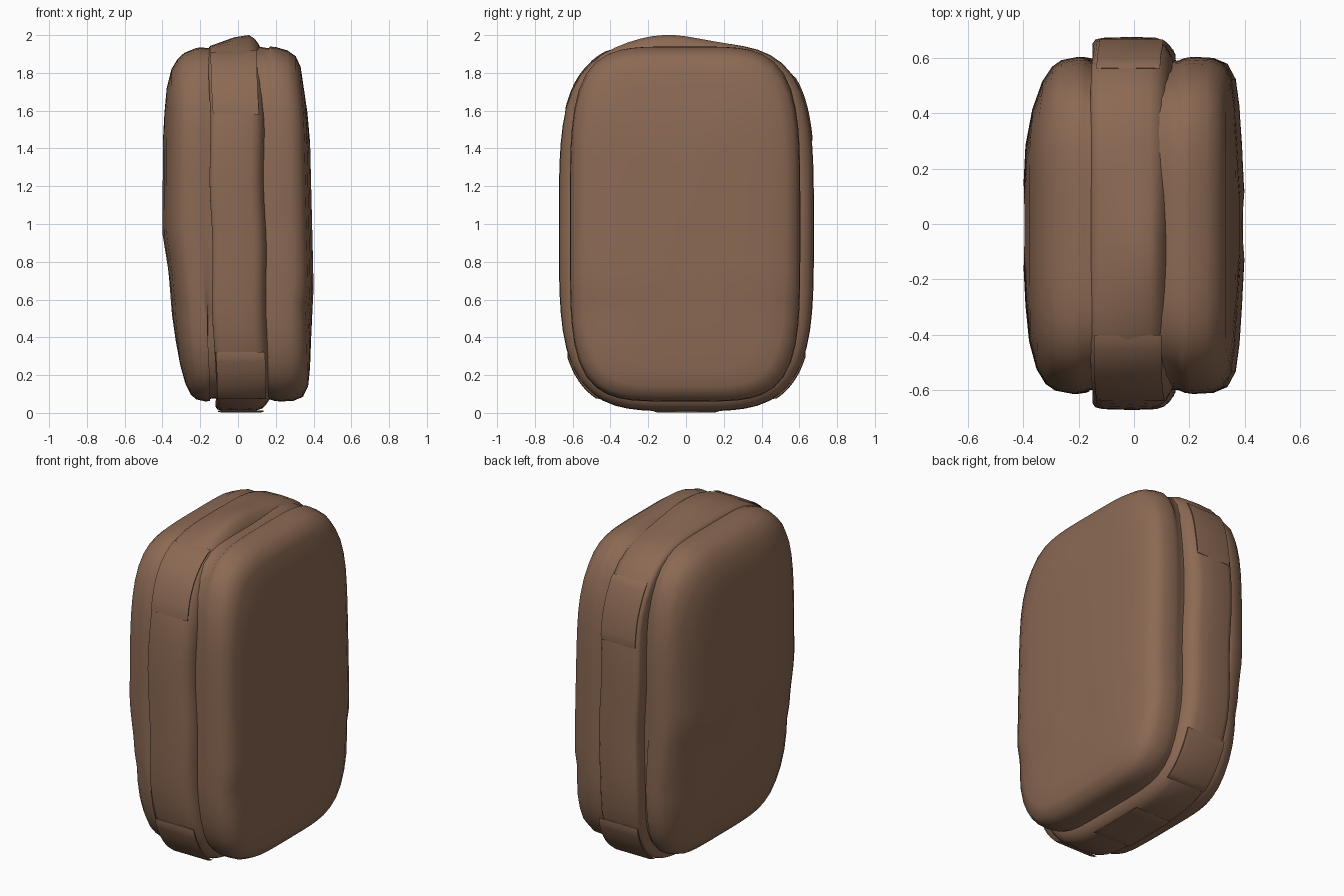
import bpy, bmesh, math

if "Cube" in bpy.data.objects:
    bpy.data.objects.remove(bpy.data.objects["Cube"])

brown = bpy.data.materials.new("Brown leather")
brown.diffuse_color = (0.26, 0.142, 0.088, 1)
brown.use_nodes = True
brown.node_tree.nodes["Principled BSDF"].inputs["Base Color"].default_value = brown.diffuse_color
STEPS = 72


def interp(x, table):
    if x <= table[0][0]:
        return table[0][1]
    for (x0, v0), (x1, v1) in zip(table, table[1:]):
        if x <= x1:
            return v0 + (v1 - v0) * (x - x0) / (x1 - x0)
    return table[-1][1]


def finish(bm, name, angle):
    """Turn a bmesh into a smooth-shaded brown object."""
    bmesh.ops.recalc_face_normals(bm, faces=bm.faces)
    me = bpy.data.meshes.new(name)
    bm.to_mesh(me)
    bm.free()
    me.materials.append(brown)
    ob = bpy.data.objects.new(name, me)
    bpy.context.collection.objects.link(ob)
    bpy.ops.object.select_all(action='DESELECT')
    ob.select_set(True)
    bpy.context.view_layer.objects.active = ob
    bpy.ops.object.shade_smooth_by_angle(angle=math.radians(angle))


def outline(a, n):
    """Point on a unit rounded square in direction a."""
    c, s = math.cos(a), math.sin(a)
    r = (abs(c) ** n + abs(s) ** n) ** (-1 / n)
    return r * c, r * s


def loft(name, sections, cy, cz, hy, hz, n, shape, angle):
    """Rounded-rectangle rings stacked along x; sections are (x, inset)."""
    bm = bmesh.new()
    rings = []
    for x, inset in sections:
        ring = []
        for i in range(STEPS):
            u, v = outline(2 * math.pi * i / STEPS, n)
            ring.append(bm.verts.new(shape(x, cy + (hy - inset) * u, cz + (hz - inset) * v)))
        rings.append(ring)
    for r0, r1 in zip(rings, rings[1:]):
        for i in range(STEPS):
            j = (i + 1) % STEPS
            bm.faces.new((r0[i], r0[j], r1[j], r1[i]))
    for ring in (rings[0], rings[-1]):
        mid = bm.verts.new(sum((v.co for v in ring), ring[0].co * 0) / STEPS)
        for i in range(STEPS):
            bm.faces.new((ring[i], ring[(i + 1) % STEPS], mid))
    finish(bm, name, angle)


# Padded bag body: slumped on the left towards the bottom
LEFT = [(0, .77), (.2, .79), (.5, .87), (.75, .92), (.95, 1.0), (1.64, .99), (1.9, 1.0)]
RIGHT = [(0, 1.02), (.3, .99), (.5, .98), (.66, 1.0), (.85, .99), (1.5, .95), (1.64, .93), (1.75, .90)]


def body_shape(x, y, z):
    if abs(x) > 0.18:
        k = interp(z, LEFT if x < 0 else RIGHT)
        # creases low on the front and back edges
        k -= 0.03 * math.exp(-((z - 0.55) / 0.07) ** 2) * min(1, (y / 0.55) ** 4)
        if x < 0:
            k -= 0.08 * max(0, y - 0.3) / 0.3
        x *= k
    # crowned top that rises to meet the band
    if z > 1.5:
        z += 0.045 * (z - 1.5) / 0.41 * min(1, max(0, 1.6 - abs(x) / 0.2))
    return x, y, z


inner = [(.12, .016), (.16, .014), (.19, .004), (.22, 0)]
right = inner + [(.29, .004), (.34, .025), (.369, .08), (.383, .18), (.392, .32), (.40, .48)]
left = inner + [(.285, .012), (.32, .036), (.353, .09), (.38, .19), (.393, .32), (.40, .46)]
loft("bag_body", [(-x, t) for x, t in reversed(left)] + right,
     -0.005, 0.985, 0.61, 0.925, 4.5, body_shape, 60)


# Raised gusset band running all the way round
def band_shape(x, y, z):
    x += interp(z, [(0, .015), (.35, .01), (.8, -.005), (1.3, -.01), (1.7, -.02), (2, -.015)])
    x += 0.006 * math.sin(z * 9)
    if z > 1.85:
        z += 0.055 * math.exp(-((y + 0.1) / 0.25) ** 2) * math.exp(-((x - .04) / .1) ** 2)
    return x, y, z


band = [(-.135, .09), (-.135, .02), (-.125, .006), (-.10, 0), (0, -.003), (.08, 0),
        (.11, .010), (.13, .028), (.15, .06), (.15, .09)]
loft("gusset_band", band, 0.002, 0.98, 0.672, 0.968, 3.8, band_shape, 50)


# Short folded cuffs lying on the band
def cuff(name, a0, a1, width, lift):
    bm = bmesh.new()
    rows, count = [], 14
    prof = [(-1, -.03), (-1, .6), (-.85, 1), (.85, 1), (1, .6), (1, -.03)]
    for k in range(count + 1):
        u, v = outline(math.radians(a0 + (a1 - a0) * k / count), 3.8)
        e = 0.25 if k in (0, count) else 1
        rows.append([bm.verts.new(band_shape(px * width, 0.002 + (.672 + lift * h * e) * u,
                                             0.98 + (.968 + lift * h * e) * v))
                     for px, h in prof])
    for r0, r1 in zip(rows, rows[1:]):
        for i in range(len(prof) - 1):
            bm.faces.new((r0[i], r0[i + 1], r1[i + 1], r1[i]))
    bm.faces.new(rows[0])
    bm.faces.new(rows[-1])
    finish(bm, name, 50)


cuff("front_lower_cuff", 216, 234, 0.13, 0.010)
cuff("back_lower_cuff", 306, 324, 0.13, 0.010)
cuff("front_upper_cuff", 122, 147, 0.122, 0.006)
cuff("back_upper_cuff", 25, 45, 0.115, 0.008)
cuff("bottom_cuff", 255, 285, 0.12, 0.010)
